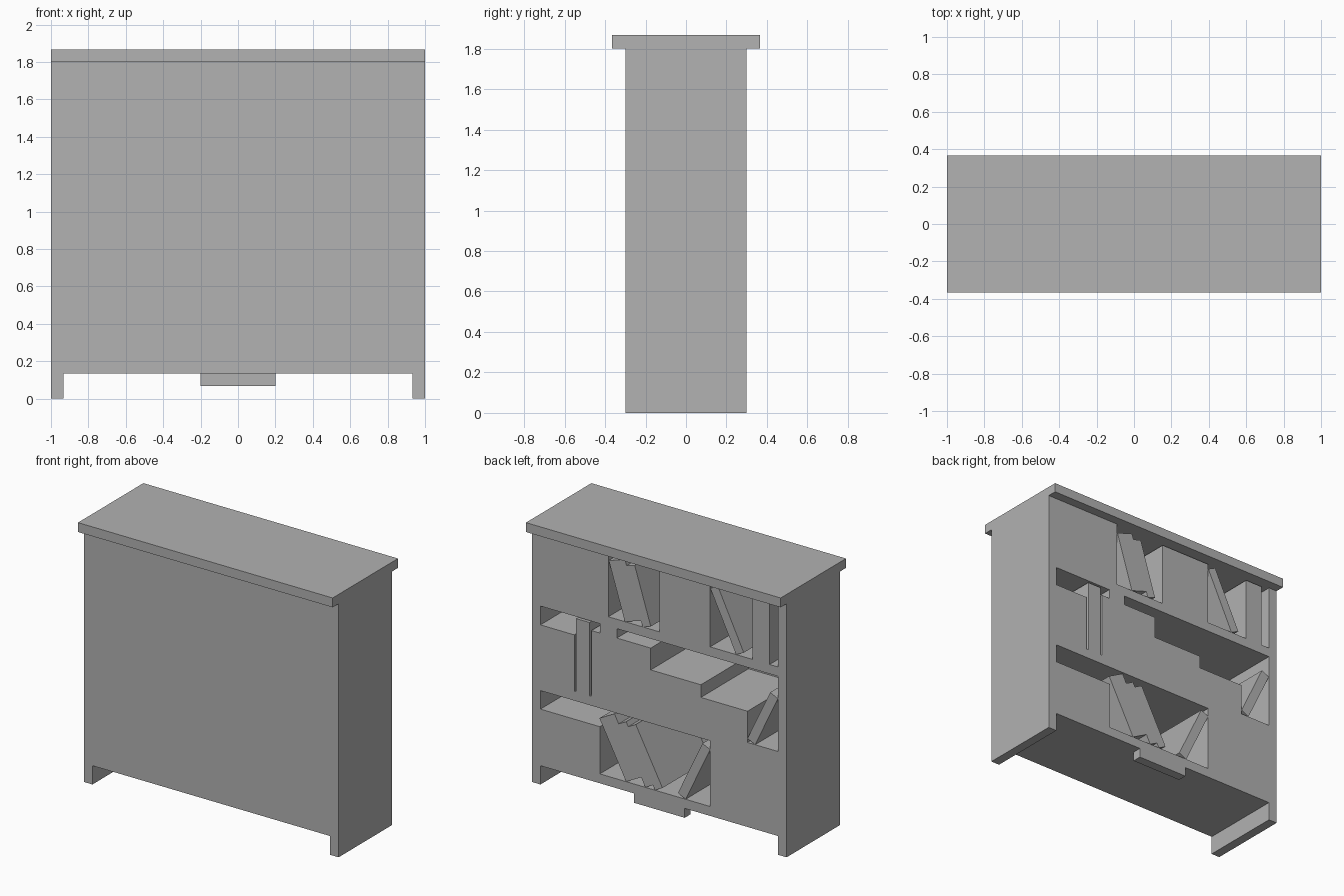
import bpy
import math
from mathutils import Matrix, Vector

if "Cube" in bpy.data.objects:
    bpy.data.objects.remove(bpy.data.objects["Cube"], do_unlink=True)

grey = bpy.data.materials.new("plain_grey")
grey.use_nodes = True
COLOUR = (0.445, 0.445, 0.445, 1)
grey.diffuse_color = COLOUR
grey.node_tree.nodes["Principled BSDF"].inputs["Base Color"].default_value = COLOUR

T = 1 / 15                 # board thickness
FRONT, BACK = -0.3, 0.3    # the shelves open towards the back
INNER = FRONT + T
SIDE = 1 - T


def box(name, x0, x1, z0, z1, y0=INNER, y1=BACK):
    """Axis-aligned box between two corners."""
    bpy.ops.mesh.primitive_cube_add(size=1)
    ob = bpy.context.object
    ob.name = name
    low, high = Vector((x0, y0, z0)), Vector((x1, y1, z1))
    ob.data.transform(Matrix.Translation((low + high) / 2)
                      @ Matrix.Diagonal((*(high - low), 1)))
    ob.data.materials.append(grey)
    return ob


def leaning_book(name, x, z, thick, length, degrees, side):
    """Book standing on one lower edge, tipped towards +x (side 1) or -x (side -1)."""
    x0, x1 = sorted((0, -side * thick))
    ob = box(name, x0, x1, 0, length)
    ob.data.transform(Matrix.Translation((x, 0, z))
                      @ Matrix.Rotation(side * math.radians(degrees), 4, 'Y'))


def leaning_stack(name, x, z, thicks, length, degrees):
    for i, t in enumerate(thicks):
        leaning_book(f"{name}_{i + 1}", x, z, t, length, degrees, 1)
        x -= t / math.cos(math.radians(degrees))


# Case
FLOOR, MIDDLE, UPPER, TOP = 3 * T, 11 * T, 20 * T, 27 * T
box("left_side", SIDE, 1, 0, TOP, FRONT)
box("right_side", -1, -SIDE, 0, TOP, FRONT)
box("front_panel", -SIDE, SIDE, 2 * T, TOP, FRONT, INNER)
box("top_board", -1, 1, TOP, TOP + T, FRONT - T, BACK + T)
for name, z in (("bottom_board", FLOOR), ("middle_shelf", MIDDLE), ("upper_shelf", UPPER)):
    box(name, -SIDE, SIDE, z - T, z)
box("bottom_bracket", -0.2, 0.2, T, 2 * T, BACK - T, BACK)

# Rows of upright books: left edge, right edge, top
rows = {
    "lower": (FLOOR, [(SIDE, 0.467, 0.535), (-0.4, -SIDE, MIDDLE - T)]),
    "middle": (MIDDLE, [(SIDE, 0.667, 1.133), (0.653, 0.547, 1.253),
                        (0.533, 0.467, 1.2), (0.467, 0.333, UPPER - T),
                        (0.333, 0.067, 1.2), (0.067, -0.327, 1.045),
                        (-0.327, -0.693, 0.955)]),
    "upper": (UPPER, [(SIDE, 0.4, TOP), (0, -0.4, 1.785), (-0.733, -0.867, 1.785)]),
}
for row, (floor, blocks) in rows.items():
    for i, (left, right, top) in enumerate(blocks):
        box(f"{row}_upright_books_{i + 1}", right, left, floor, top)

# Tipped books
leaning_stack("lower_leaning_book", 0.26, FLOOR, (2 * T, T, T), 0.447, 28)
leaning_book("lower_propped_book", -0.207, FLOOR, T, 0.447, 25.5, -1)
leaning_book("middle_propped_book", -0.753, MIDDLE, T, 0.415, 25.5, -1)
leaning_stack("upper_leaning_book", 0.27, UPPER, (2 * T, T), 0.42, 17.5)
leaning_book("upper_propped_book", -0.604, UPPER, T, 0.463, 26, 1)
